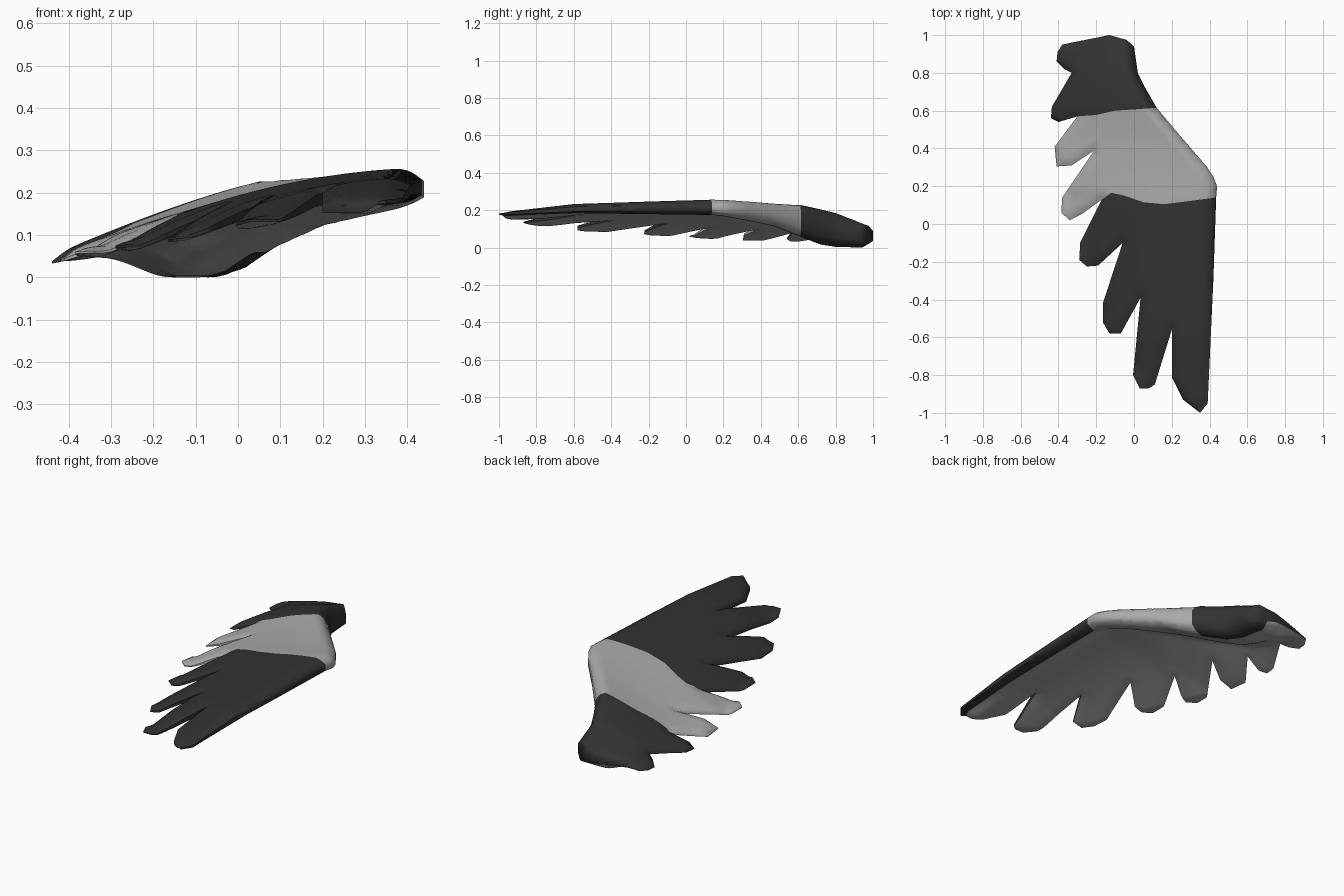
import bpy, bmesh, math
from mathutils import Vector
from mathutils.geometry import delaunay_2d_cdt

if "Cube" in bpy.data.objects:
    bpy.data.objects.remove(bpy.data.objects["Cube"])


def material(name, v):
    m = bpy.data.materials.new(name)
    m.diffuse_color = (v, v, v, 1)
    m.use_nodes = True
    m.node_tree.nodes["Principled BSDF"].inputs["Base Color"].default_value = m.diffuse_color
    return m


def interp(table, t, col=1):
    """Piecewise linear lookup in rows sorted by their first value."""
    if t <= table[0][0]:
        return table[0][col]
    for a, b in zip(table, table[1:]):
        if t <= b[0]:
            return a[col] + (b[col] - a[col]) * (t - a[0]) / (b[0] - a[0])
    return table[-1][col]


# span stations: y, trailing x, arm top z, arm bottom z, arm width
STATIONS = [(-1.0, .2, .19, .168, .03), (-.6, -.11, .235, .183, .035),
            (.14, -.34, .258, .174, .06), (.2, -.39, .257, .167, .07),
            (.31, -.42, .252, .148, .1), (.46, -.43, .245, .118, .15),
            (.62, -.44, .238, .055, .17), (.72, -.43, .216, .016, .17),
            (.8, -.42, .196, .004, .16), (.94, -.4, .138, .0, .16),
            (1.0, -.4, .118, .03, .12)]
CAMBER = [(-1, 1.6), (-.5, 1.9), (.1, 1.9), (.45, 1.35), (1, 1.2)]

# plan outline: leading edge, then the rounded feather tips and notches
LEADING = [(-.38, .95), (-.13, 1), (-.04, .975), (0, .94), (.02, .8), (.06, .72), (.12, .615),
           (.25, .46), (.38, .31), (.42, .25), (.44, .2), (.435, .14), (.42, -.3)]
FEATHERS = [(.39, -.95), (.35, -1), (.26, -.93), (.2, -.81), (.2, -.56),
            (.11, -.85), (.08, -.87), (.03, -.87), (-.005, -.8), (.035, -.39),
            (-.07, -.58), (-.13, -.58), (-.165, -.52), (-.165, -.42), (-.06, -.1),
            (-.19, -.22), (-.25, -.225), (-.29, -.19), (-.285, -.1), (-.17, .13),
            (-.28, .05), (-.34, .02), (-.385, .06), (-.38, .14), (-.21, .39),
            (-.33, .31), (-.41, .305), (-.42, .41), (-.3, .57),
            (-.4, .54), (-.44, .56), (-.435, .62), (-.33, .8),
            (-.37, .82), (-.41, .86), (-.405, .91)]
OUTLINE = [Vector(p) for p in LEADING + FEATHERS]
RIM = OUTLINE + OUTLINE[:1]
FRONT = [Vector(p) for p in LEADING[3:] + FEATHERS[:2]]
LEAD_X = sorted((p.y, p.x) for p in FRONT)

# colour band limits, and width of the dark arm seen from below
UPPER = [(-.44, .47), (-.3, .57), (-.2, .577), (-.1, .6), (.12, .615)]
LOWER = [(-.3, -.03), (-.17, .13), (-.12, .165), (-.05, .15), (.05, .115),
         (.16, .105), (.28, .12), (.435, .14)]
ARM = [(-1, .04), (.2, .05), (.6, .09), (1, .09)]


def densify(pts, step=.03):
    out = []
    for a, b in zip(pts, pts[1:]):
        a, b = Vector(a), Vector(b)
        n = max(1, math.ceil((b - a).length / step))
        out += [a.lerp(b, i / n) for i in range(n)]
    return out + [Vector(pts[-1])]


def inside(p):
    hit = False
    for a, b in zip(RIM, RIM[1:]):
        if (a.y > p.y) != (b.y > p.y) and p.x < a.x + (b.x - a.x) * (p.y - a.y) / (b.y - a.y):
            hit = not hit
    return hit


def distance(p, line):
    best = 9
    for a, b in zip(line, line[1:]):
        e = b - a
        t = min(1, max(0, (p - a).dot(e) / e.length_squared))
        best = min(best, (p - a - e * t).length)
    return best


def heights(p):
    """Top and bottom z of the wing at a plan point."""
    lead = interp(LEAD_X, p.y)
    trail, top, bot, width = (interp(STATIONS, p.y, c) for c in range(1, 5))
    d = max(0, lead - p.x)
    s = min(1, d / (lead - trail))
    tip = .055 + .185 * (trail + .42)
    camber = interp(CAMBER, p.y)
    z = top + (tip - top) * s ** camber
    sheet = top + (tip - top) * s ** (camber * .6 + .45) - (.024 + .025 * (1 - s))
    f = min(1, max(0, (d - width) / (width + .03)))
    f = f * f * (3 - 2 * f)
    low = bot + (sheet - bot) * f
    k = max(0, 1 - distance(p, FRONT) / .06) ** 2      # rounded leading edge
    z -= k * .33 * (top - bot)
    low += k * .25 * (top - bot)
    puff = max(0, 1 - distance(p, RIM) / .05) ** 2
    puff *= min(1, s * 3)                              # softly domed feathers
    return z - .014 * puff, min(low + .005 * puff, z - .014 * puff - .005)


def is_light(p):
    return interp(LOWER, p.x) < p.y < interp(UPPER, p.x)


def arm_limit(y):
    return interp(LEAD_X, y) - interp(ARM, y)


# constrained plan mesh: outline, colour limits, arm limit, filler grid
coords, edges = [], []


def add_line(pts):
    start = len(coords)
    coords.extend(pts)
    edges.extend((i, i + 1) for i in range(start, len(coords) - 1))


add_line(densify(RIM))
add_line(densify(UPPER[1:]))
add_line(densify(LOWER[1:]))
add_line([Vector((arm_limit(y), y)) for y in (.96 - i * .04 for i in range(48))])
lines = list(coords)
for i in range(-22, 23):
    for j in range(-50, 51):
        p = Vector((i * .02 + (j % 2) * .01, j * .02))
        if inside(p) and distance(p, RIM) > .008 and min((p - q).length for q in lines) > .01:
            coords.append(p)
verts, _, tris = delaunay_2d_cdt(coords, edges, [], 0, 1e-4)[:3]

# wing: top skin, underside skin and rim wall
bm = bmesh.new()
zs = [heights(v) for v in verts]
floor = min(z[1] for z in zs)
top = [bm.verts.new((v.x, v.y, z[0] - floor)) for v, z in zip(verts, zs)]
low = [bm.verts.new((v.x, v.y, z[1] - floor)) for v, z in zip(verts, zs)]
rim = {}
for t in tris:
    c = sum((verts[i] for i in t), Vector((0, 0))) / len(t)
    if not inside(c):
        continue
    light = int(is_light(c))
    bm.faces.new([top[i] for i in t]).material_index = light
    under = light if c.x > arm_limit(c.y) else 1
    bm.faces.new([low[i] for i in reversed(t)]).material_index = under
    for a, b in zip(t, list(t[1:]) + [t[0]]):
        key = (min(a, b), max(a, b))
        rim[key] = None if key in rim else (a, b, light)
for e in rim.values():
    if e:
        a, b, light = e
        bm.faces.new((top[b], top[a], low[a], low[b])).material_index = light
bmesh.ops.delete(bm, geom=[v for v in bm.verts if not v.link_faces], context='VERTS')
bmesh.ops.recalc_face_normals(bm, faces=bm.faces)

mesh = bpy.data.meshes.new("feathered_wing")
bm.to_mesh(mesh)
bm.free()
wing = bpy.data.objects.new("feathered_wing", mesh)
bpy.context.collection.objects.link(wing)
mesh.materials.append(material("charcoal_feathers", .032))
mesh.materials.append(material("grey_feathers", .4))
bpy.context.view_layer.objects.active = wing
wing.select_set(True)
bpy.ops.object.shade_smooth_by_angle(angle=math.radians(65))
